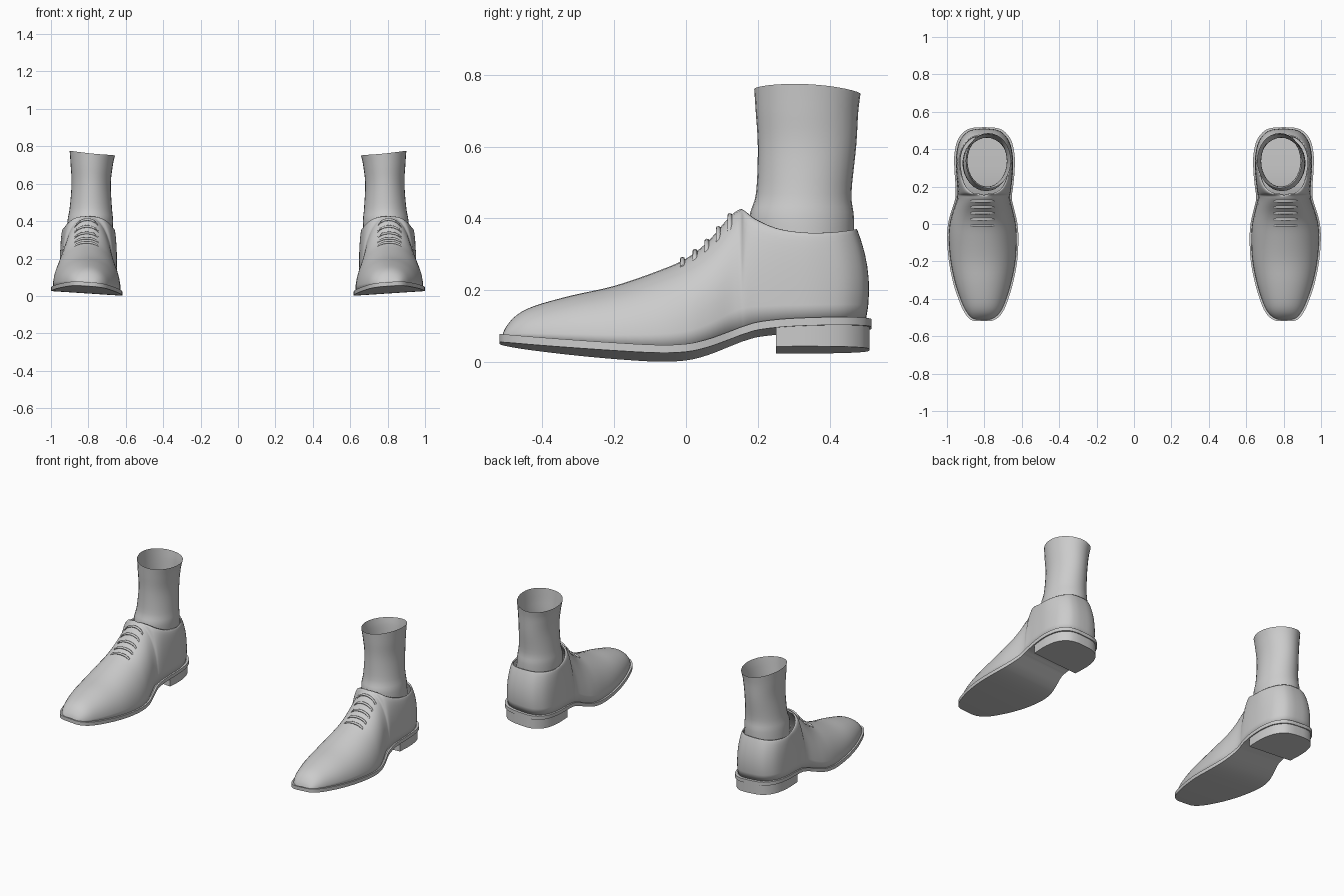
import bpy, bmesh, math
from mathutils import Vector
from mathutils.bvhtree import BVHTree

if "Cube" in bpy.data.objects:
    bpy.data.objects.remove(bpy.data.objects["Cube"])

TILT = 0.065   # sideways slope of the sole
CX = 0.8       # centre line of one shoe

# stations along the foot: y, inner x, outer x, sole z, top z, opening half width
STATIONS = [
    (-.512, .775, .845, .072, .074, 0), (-.50, .745, .87, .070, .10, 0),
    (-.47, .715, .895, .066, .132, 0), (-.42, .69, .92, .060, .157, 0),
    (-.32, .658, .955, .050, .185, 0), (-.20, .634, .98, .040, .212, 0),
    (-.08, .627, .99, .033, .253, 0), (0, .632, .985, .036, .288, 0),
    (.06, .645, .97, .050, .335, 0), (.12, .66, .95, .073, .403, 0),
    (.15, .662, .945, .085, .425, 0), (.165, .66, .945, .090, .42, .055),
    (.20, .655, .945, .100, .395, .10), (.27, .648, .95, .108, .37, .125),
    (.36, .647, .952, .112, .36, .135), (.44, .665, .935, .114, .362, .115),
    (.49, .705, .895, .115, .367, .078), (.507, .75, .85, .115, .37, .04),
    (.51, .8, .8, .115, .37, 0)]


def smooth_rows(rows, n):
    """Catmull-Rom subdivision of table rows."""
    out = []
    for i in range(len(rows) - 1):
        p0, p1 = Vector(rows[max(i - 1, 0)]), Vector(rows[i])
        p2, p3 = Vector(rows[i + 1]), Vector(rows[min(i + 2, len(rows) - 1)])
        for k in range(n):
            t = k / n
            out.append(0.5 * (2 * p1 + (p2 - p0) * t + (2 * p0 - 5 * p1 + 4 * p2 - p3) * t * t
                              + (3 * p1 - p0 - 3 * p2 + p3) * t ** 3))
    out.append(Vector(rows[-1]))
    return out


def make(name, verts, faces, angle=35, fix=True, thick=0):
    """Mesh object, welded, smoothed and mirrored to the other foot."""
    bm = bmesh.new()
    vs = [bm.verts.new(v) for v in verts]
    for f in faces:
        bm.faces.new([vs[i] for i in f])
    bmesh.ops.remove_doubles(bm, verts=bm.verts, dist=1e-4)
    if fix:
        bmesh.ops.recalc_face_normals(bm, faces=bm.faces)
    me = bpy.data.meshes.new(name)
    bm.to_mesh(me)
    bm.free()
    ob = bpy.data.objects.new(name, me)
    bpy.context.collection.objects.link(ob)
    bpy.ops.object.select_all(action='DESELECT')
    ob.select_set(True)
    bpy.context.view_layer.objects.active = ob
    bpy.ops.object.shade_smooth_by_angle(angle=math.radians(angle))
    if thick:
        m = ob.modifiers.new("thickness", 'SOLIDIFY')
        m.thickness, m.offset = thick, -1
    ob.modifiers.new("other_foot", 'MIRROR').use_mirror_merge = False
    return ob


def loft(rings, caps=True):
    """Join closed rings of equal size into a tube."""
    n = len(rings[0])
    verts = [p for r in rings for p in r]
    faces = [(i * n + j, i * n + (j + 1) % n, (i + 1) * n + (j + 1) % n, (i + 1) * n + j)
             for i in range(len(rings) - 1) for j in range(n)]
    if caps:
        faces += [tuple(range(n)), tuple(range(len(verts) - n, len(verts)))]
    return verts, faces


# upper: cross-sections from inner sole edge over the top to outer sole edge
rows = smooth_rows(STATIONS, 4)
M = 10
verts, faces = [], []
for y, xl, xr, zs, zt, wc in rows:
    mid, wc = (xl + xr) / 2, max(wc, 0)
    for side in (-1, 1):
        edge = xl if side < 0 else xr
        zb = zs + TILT * (edge - CX) - 0.004
        for k in range(M + 1):
            a = math.pi / 2 * (k if side < 0 else M - k) / M
            c, s = max(math.cos(a), 0) ** 0.95, math.sin(a) ** 0.95
            lean = min(max((y - .2) / .3, 0), 1) * 0.08 * (s - .35) ** 2
            x = mid + side * (wc + max(abs(edge - mid) - wc, 0) * c)
            verts.append((x, y - lean, zb + (zt - zb) * s))
W = 2 * M + 2
for i in range(len(rows) - 1):
    for j in range(W - 1):
        if j != M:
            faces.append((i * W + j, i * W + j + 1, (i + 1) * W + j + 1, (i + 1) * W + j))
make("shoe_upper", verts, faces, 50, fix=False, thick=0.009)
surface = BVHTree.FromPolygons(verts, faces)


def slab(name, rows, grow, top, bottom):
    """Solid that follows the shoe outline between two heights."""
    rings = []
    for r in rows:
        y, a, b = r[0] * (1 + grow * 1.6), r[1] - grow, r[2] + grow
        ta, tb = TILT * (a - CX), TILT * (b - CX)
        rings.append([(a, y, top(r) + ta), (a, y, bottom(r) + ta),
                      (b, y, bottom(r) + tb), (b, y, top(r) + tb)])
    return make(name, *loft(rings), 30)


# sole with welt, and heel block
slab("sole", rows, .009, lambda r: r[3] + .002, lambda r: r[3] - .02)
heel_rows = [r for r in rows if r[0] > .248]
slab("heel", heel_rows, .002, lambda r: r[3] - .015, lambda r: .034)

# sock: z, centre x, centre y, radius x, radius y
SOCK = [(.30, .795, .325, .122, .142), (.40, .79, .322, .122, .146),
        (.47, .787, .328, .113, .133), (.60, .785, .337, .105, .137),
        (.70, .782, .337, .113, .143), (.762, .779, .338, .121, .148)]
rings = []
for z, cx, cy, rx, ry in smooth_rows(SOCK, 4):
    top = max((z - .7) / .062, 0)
    ring = []
    for k in range(32):
        a = 2 * math.pi * k / 32
        c, s = math.cos(a), math.sin(a)
        ring.append((cx + rx * c, cy + ry * s, z + top * (.012 * c - .007 * s - .008 * s * s)))
    rings.append(ring)
make("sock", *loft(rings, caps=False), 60)

# laces: short cords lying across the instep
for n, y in enumerate((-.01, .025, .058, .09, .122)):
    rings = []
    for k in range(11):
        u = k / 5 - 1
        x = .811 + .064 * u
        hit = surface.ray_cast(Vector((x, y, 2)), Vector((0, 0, -1)))[0]
        z = (hit.z if hit else .3) + .004 - .008 * abs(u) ** 6
        rings.append([(x, y + .007 * math.cos(q * math.pi / 4), z + .007 * math.sin(q * math.pi / 4))
                      for q in range(8)])
    make(f"lace_{n + 1}", *loft(rings), 50)
